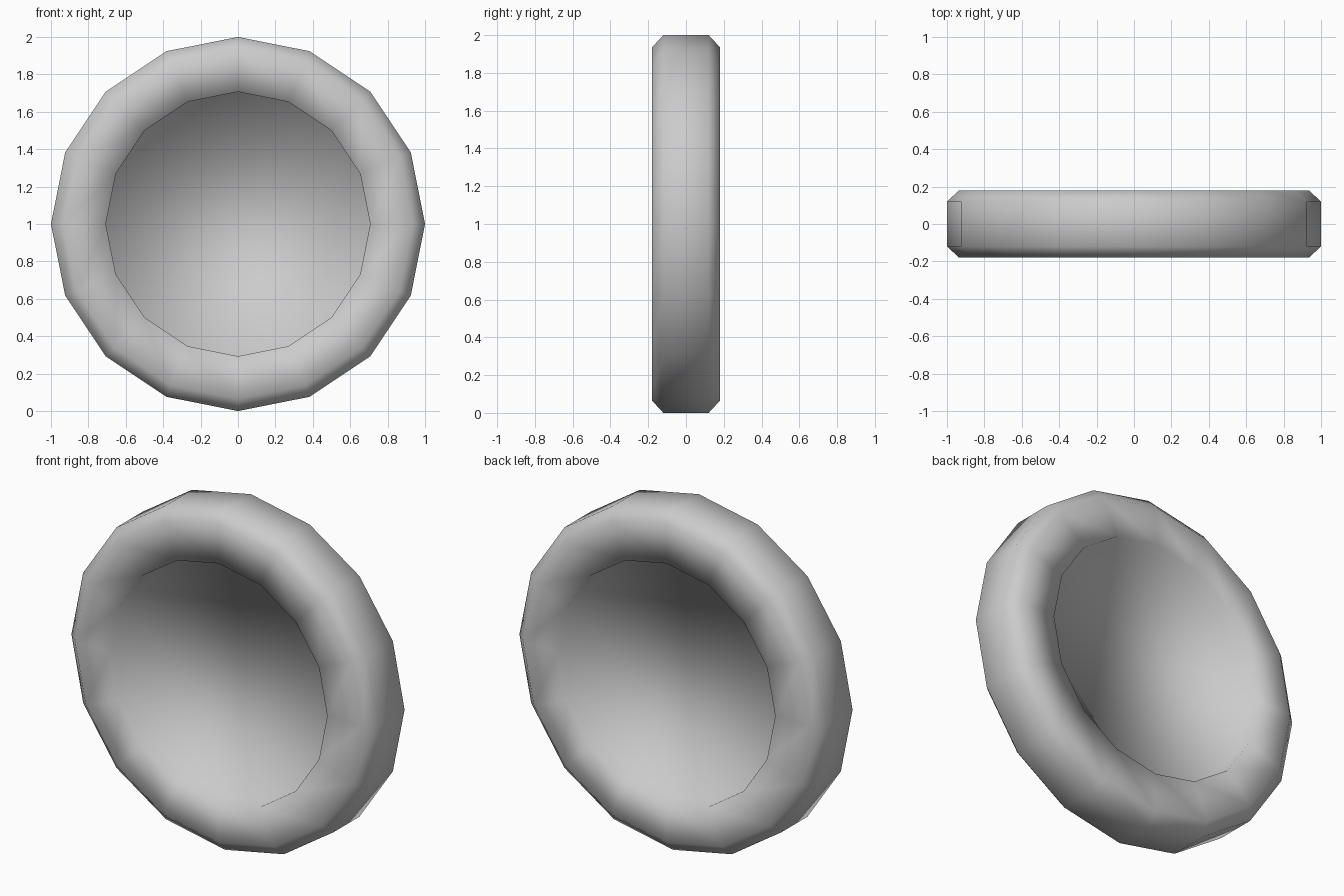
import bpy, bmesh, math

if "Cube" in bpy.data.objects:
    bpy.data.objects.remove(bpy.data.objects["Cube"])

SIDES = 16
# Wheel profile as (radius, y), from front recess to back recess
HALF = [(0.707, -0.08), (0.707, -0.18), (0.935, -0.18), (1.0, -0.12)]
PROFILE = HALF + [(r, -y) for r, y in reversed(HALF)]

bm = bmesh.new()

# One ring of vertices per profile point, around the y axis
rings = []
for r, y in PROFILE:
    rings.append([bm.verts.new((r * math.cos(2 * math.pi * i / SIDES), y,
                                1 + r * math.sin(2 * math.pi * i / SIDES)))
                  for i in range(SIDES)])

# Recess walls, sidewalls, shoulders and tread
for a, b in zip(rings, rings[1:]):
    for i in range(SIDES):
        j = (i + 1) % SIDES
        bm.faces.new((a[i], a[j], b[j], b[i]))

# Recessed hub discs on both sides
bm.faces.new(rings[0])
bm.faces.new(rings[-1])
bmesh.ops.recalc_face_normals(bm, faces=bm.faces)

# Soft shading over the whole wheel
for f in bm.faces:
    f.smooth = True

mesh = bpy.data.meshes.new("wheel")
bm.to_mesh(mesh)
bm.free()
wheel = bpy.data.objects.new("wheel", mesh)
bpy.context.collection.objects.link(wheel)
